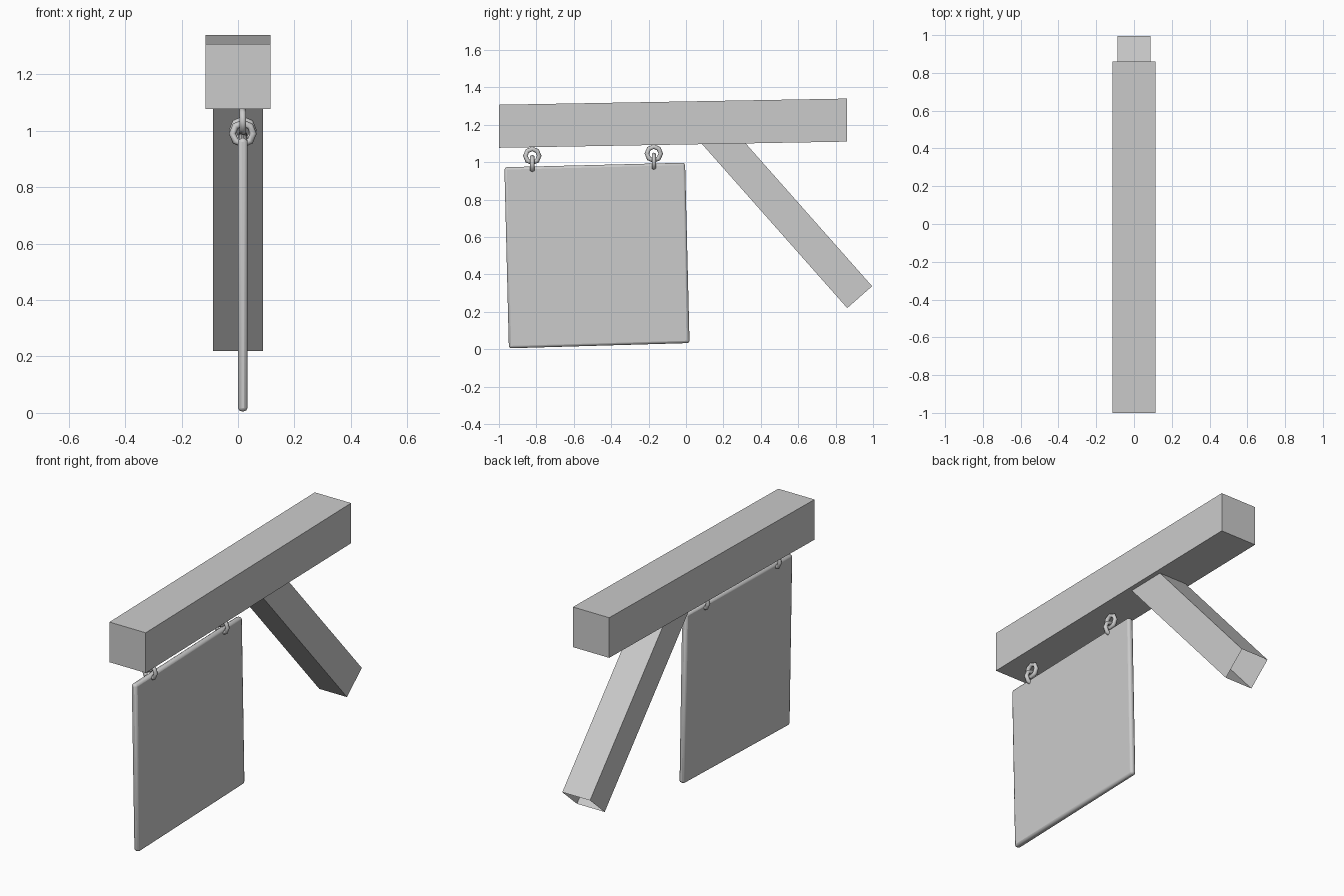
import bpy, bmesh
from math import pi

if "Cube" in bpy.data.objects:
    bpy.data.objects.remove(bpy.data.objects["Cube"])


def slab(name, profile, x0, x1, open_edges=()):
    """Extrude a (y, z) quad profile along x; open_edges lists sides left uncapped."""
    bm = bmesh.new()
    a = [bm.verts.new((x0, y, z)) for y, z in profile]
    b = [bm.verts.new((x1, y, z)) for y, z in profile]
    bm.faces.new(a)
    bm.faces.new(b[::-1])
    n = len(profile)
    sides = [bm.faces.new((a[i], b[i], b[(i + 1) % n], a[(i + 1) % n])) for i in range(n)]
    bmesh.ops.recalc_face_normals(bm, faces=bm.faces[:])
    bmesh.ops.delete(bm, geom=[sides[i] for i in open_edges], context='FACES')
    me = bpy.data.meshes.new(name)
    bm.to_mesh(me)
    bm.free()
    ob = bpy.data.objects.new(name, me)
    bpy.context.collection.objects.link(ob)
    return ob


def ring(name, loc, rot):
    bpy.ops.mesh.primitive_torus_add(major_segments=8, minor_segments=6, major_radius=0.037,
                                     minor_radius=0.0125, location=loc, rotation=rot)
    ob = bpy.context.object
    ob.name = name
    bpy.ops.object.shade_smooth_by_angle(angle=1.1)


# Overhead beam, slightly tilted with upright ends
slab("beam", [(-1, 1.077), (0.86, 1.11), (0.86, 1.34), (-1, 1.307)], -0.115, 0.115)

# Diagonal brace, hollow at its lower end and butting into the beam
slab("brace", [(0.862, 0.22), (0.995, 0.337), (0.315, 1.105), (0.082, 1.101)],
     -0.088, 0.088, open_edges=(0, 2))

# Hanging sign board with rounded rim
SX = 0.017
board = slab("sign_board", [(-0.947, 0.005), (0.019, 0.033), (-0.005, 0.997), (-0.971, 0.973)],
             SX - 0.017, SX + 0.017)
bev = board.modifiers.new("rim", 'BEVEL')
bev.width = 0.013
bev.segments = 2
bpy.context.view_layer.objects.active = board
board.select_set(True)
bpy.ops.object.shade_smooth_by_angle(angle=0.7)

# Two pairs of interlocked rings: one in the beam, one through the board
for side, y, z in (("front", -0.822, 1.034), ("rear", -0.172, 1.046)):
    ring(side + "_beam_ring", (SX, y, z), (0, pi / 2, 0))
    ring(side + "_sign_ring", (SX, y, z - 0.044), (pi / 2, 0, 0))
